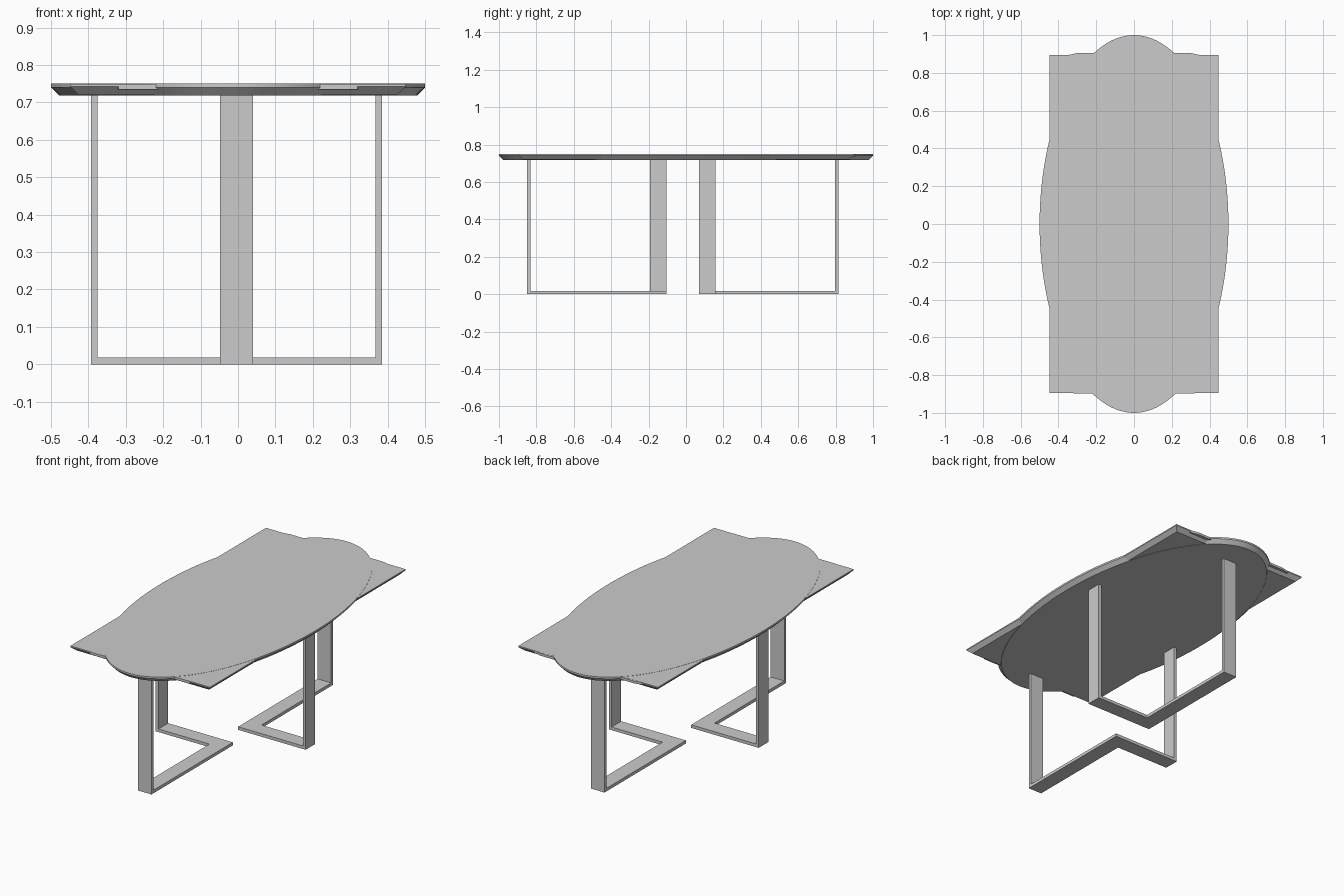
import bpy, bmesh, math

if "Cube" in bpy.data.objects:
    bpy.data.objects.remove(bpy.data.objects["Cube"])


def loft(name, rings, smooth=False):
    """Closed solid from a stack of rings with equal point counts, bottom to top."""
    bm = bmesh.new()
    loops = [[bm.verts.new(p) for p in ring] for ring in rings]
    n = len(loops[0])
    bm.faces.new(loops[0][::-1])
    bm.faces.new(loops[-1])
    for a, b in zip(loops, loops[1:]):
        for i in range(n):
            j = (i + 1) % n
            bm.faces.new((a[i], a[j], b[j], b[i]))
    bmesh.ops.recalc_face_normals(bm, faces=bm.faces)
    me = bpy.data.meshes.new(name)
    bm.to_mesh(me)
    bm.free()
    ob = bpy.data.objects.new(name, me)
    bpy.context.collection.objects.link(ob)
    if smooth:
        bpy.context.view_layer.objects.active = ob
        ob.select_set(True)
        bpy.ops.object.shade_smooth_by_angle(angle=math.radians(25))
        ob.select_set(False)
    return ob


def ellipse(rx, ry, z, n=128):
    return [(rx * math.cos(2 * math.pi * i / n), ry * math.sin(2 * math.pi * i / n), z)
            for i in range(n)]


def rect(x0, x1, y0, y1, z):
    return [(x0, y0, z), (x1, y0, z), (x1, y1, z), (x0, y1, z)]


def box(name, x0, x1, y0, y1, z0, z1):
    return loft(name, [rect(x0, x1, y0, y1, z0), rect(x0, x1, y0, y1, z1)])


# Oval top with a short straight rim and an undercut chamfer
loft("oval_top", [ellipse(0.478, 0.978, 0.718), ellipse(0.5, 1.0, 0.74),
                  ellipse(0.5, 1.0, 0.75)], smooth=True)

# Rectangular top with a knife edge, just below the oval surface
loft("rectangular_top", [rect(-0.425, 0.425, -0.872, 0.872, 0.7195),
                         rect(-0.448, 0.448, -0.896, 0.896, 0.742),
                         rect(-0.448, 0.448, -0.896, 0.896, 0.749)])

# Narrow insert that shows at the two short ends
insert = [(-0.32, -0.898), (0.32, -0.898), (0.35, 0.894),
          (0.30, 0.905), (-0.30, 0.905), (-0.35, 0.894)]
loft("end_insert", [[(x, y, z) for x, y in insert] for z in (0.735, 0.7485)])

# Two L-shaped leg frames, the second turned half a revolution about (CX, CY)
CX, CY = -0.004, -0.0175
T, TOP = 0.018, 0.722
XL, XI, XR = -0.393, -0.048, 0.040
YF, YI, YB = -0.850, -0.193, -0.105


def leg_part(name, x0, x1, y0, y1, z0, z1):
    box("front_" + name, x0, x1, y0, y1, z0, z1)
    box("back_" + name, 2 * CX - x1, 2 * CX - x0, 2 * CY - y1, 2 * CY - y0, z0, z1)


# Floor L as one solid per frame
floor = [(XI, YF), (XR, YF), (XR, YB), (XL, YB), (XL, YI), (XI, YI)]
for name, s in (("front", 1), ("back", -1)):
    pts = floor if s == 1 else [(2 * CX - x, 2 * CY - y) for x, y in floor]
    loft(name + "_floor_bar", [[(x, y, z) for x, y in pts] for z in (0, T)])

# Flat uprights at the ends of each L
leg_part("end_upright", XI, XR, YF, YF + T, T, TOP)
leg_part("side_upright", XL, XL + T, YI, YB, T, TOP)
